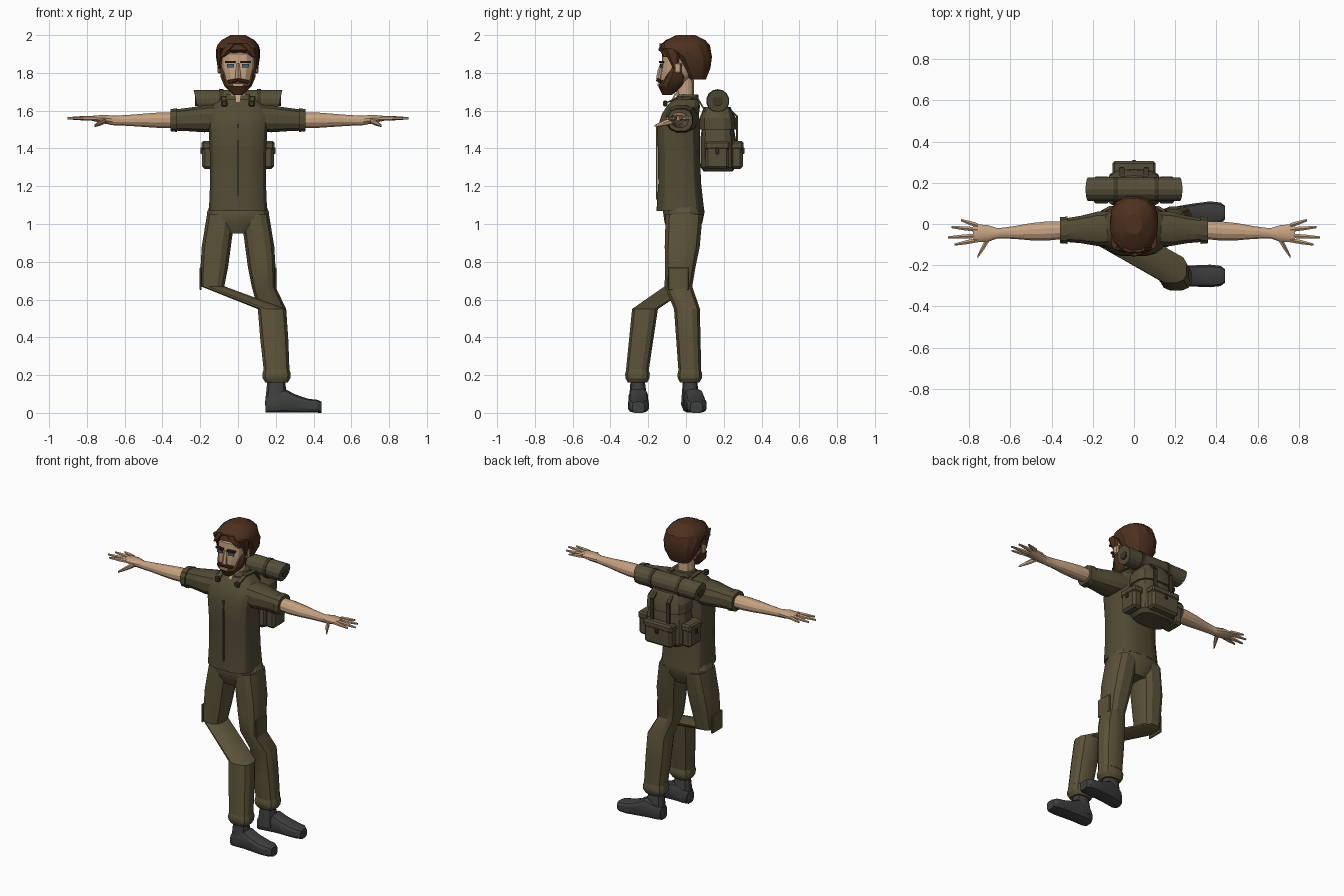
import bpy, bmesh, math
from mathutils import Vector, Euler

if "Cube" in bpy.data.objects:
    bpy.data.objects.remove(bpy.data.objects["Cube"], do_unlink=True)

made = []
SIDES = (("left", 1), ("right", -1))


def material(name, red, green, blue):
    colour = (red, green, blue, 1)
    mat = bpy.data.materials.new(name)
    mat.use_nodes = True
    mat.diffuse_color = colour
    shader = mat.node_tree.nodes["Principled BSDF"]
    shader.inputs["Base Color"].default_value = colour
    return mat


SHIRT = material("olive shirt", .085, .07, .035)
PANTS = material("olive trousers", .105, .085, .04)
CANVAS = material("olive canvas", .09, .075, .04)
TRIM = material("dark canvas trim", .05, .04, .02)
SKIN = material("skin", .56, .36, .22)
HAIR = material("brown hair", .075, .03, .013)
BOOT = material("dark grey leather", .05, .05, .05)
BROW = material("dark brow", .03, .013, .01)
EYE = material("blue grey eye", .08, .11, .16)


def finish(name, bm, mat):
    bmesh.ops.recalc_face_normals(bm, faces=bm.faces[:])
    mesh = bpy.data.meshes.new(name)
    bm.to_mesh(mesh)
    bm.free()
    mesh.materials.append(mat)
    part = bpy.data.objects.new(name, mesh)
    bpy.context.collection.objects.link(part)
    made.append(part)
    return part


def rings(start, end, widths, depths=None):
    """Evenly spaced cross-sections between two centres."""
    start, end = Vector(start), Vector(end)
    depths = depths or widths
    last = len(widths) - 1
    return [(start.lerp(end, i / last), widths[i], depths[i]) for i in range(last + 1)]


def rounded(angle, power):
    """Point on a squared-off circle."""
    def bend(value):
        return math.copysign(abs(value) ** (2 / power), value)
    return bend(math.cos(angle)), bend(math.sin(angle))


def loft(name, sections, mat, axis="z", sides=12, power=2.5, groove=0):
    """Skin the cross-sections, which lie across the given axis."""
    bm = bmesh.new()
    loops = []
    for centre, width, depth in sections:
        loop = []
        for i in range(sides):
            u, v = rounded(math.tau * (i + .5) / sides, power)
            shrink = 1 - groove * (i % 2)
            u, v = u * width * shrink, v * depth * shrink
            offset = Vector((u, v, 0) if axis == "z" else (0, u, v))
            loop.append(bm.verts.new(Vector(centre) + offset))
        loops.append(loop)
    for low, high in zip(loops, loops[1:]):
        for i in range(sides):
            j = (i + 1) % sides
            bm.faces.new((low[i], low[j], high[j], high[i]))
    bm.faces.new(loops[0])
    bm.faces.new(loops[-1])
    return finish(name, bm, mat)


def box(name, centre, size, mat, bevel=0, turn=(0, 0, 0)):
    bm = bmesh.new()
    bmesh.ops.create_cube(bm, size=1)
    matrix = Euler(turn).to_matrix()
    for vert in bm.verts:
        vert.co = matrix @ (vert.co * Vector(size)) + Vector(centre)
    if bevel:
        bmesh.ops.bevel(bm, geom=bm.edges[:], offset=bevel, segments=1, affect="EDGES")
    return finish(name, bm, mat)


def strap(name, points, mat, width=.025):
    """Flat band following a path."""
    points = [Vector(point) for point in points]
    for start, end in zip(points, points[1:]):
        run = end - start
        turn = run.to_track_quat("Z", "Y").to_euler()
        size = (width, width / 3, run.length + width / 3)
        box(name, (start + end) / 2, size, mat, turn=turn)


def pocket(name, centre, width, depth, outward):
    """Pouch with an overlapping flap and a buckle on its outer face."""
    centre, outward = Vector(centre), Vector(outward)
    height = .14
    up = Vector((0, 0, height * .4))
    reach = abs(outward.x) * width / 2 + abs(outward.y) * depth / 2
    box(name, centre, (width, depth, height), CANVAS, .014)
    box(name + "_flap", centre + up, (width + .008, depth + .008, height / 3), CANVAS, .01)
    box(name + "_buckle", centre + up / 2 + outward * reach, (.02, .02, .035), TRIM, .004)


# Shirt
loft("shirt",
     rings((0, -.03, 1.07), (0, -.04, 1.5), (.156, .15, .15, .157), (.128, .115, .112, .115))
     + rings((0, -.03, 1.58), (0, 0, 1.66), (.17, .15, .09), (.1, .09, .07)),
     SHIRT, sides=16, power=3)
loft("collar", rings((0, 0, 1.63), (0, .01, 1.685), (.085, .065), (.075, .056)), SHIRT)
loft("open_neck", rings((0, -.09, 1.62), (0, -.055, 1.69), (.003, .026), (.006, .006)), SKIN, sides=4)
box("front_placket", (0, -.155, 1.33), (.012, .008, .4), SHIRT)

# Sleeves, arms and hands
for side, s in SIDES:
    shoulder = Vector((s * .1, -.02, 1.56))
    elbow = Vector((s * .34, -.03, 1.55))
    wrist = Vector((s * .66, -.045, 1.548))
    palm = Vector((s * .71, -.046, 1.555))
    knuckles = Vector((s * .78, -.045, 1.56))
    loft(side + "_sleeve", rings(shoulder, elbow, (.085, .085, .068, .058), (.075, .073, .064, .057)),
         SHIRT, "x")
    cuff = Vector((s * .018, 0, 0))
    loft(side + "_sleeve_cuff", rings(elbow - cuff, elbow + cuff, (.068, .065), (.065, .06)), SHIRT, "x")
    loft(side + "_arm",
         rings(elbow, wrist, (.044, .048, .043, .032, .025), (.042, .042, .036, .03, .026))
         + rings(palm, knuckles, (.042, .046), (.024, .012)), SKIN, "x", power=2.1)
    # Fingers fan out from the knuckles
    for spread, length in ((-.055, .09), (-.02, .122), (.03, .105), (.064, .06)):
        root = knuckles + Vector((-s * .02, spread * .6, 0))
        tip = knuckles + Vector((s * length, spread, 0))
        loft(side + "_finger", rings(root, tip, (.013, .011, .006)), SKIN, "x", 6, 2)
    tip = palm + Vector((s * .05, -.115, -.035))
    loft(side + "_thumb", rings(palm - cuff, tip, (.024, .022, .008), (.018, .016, .007)), SKIN, "x", 6, 2)

# Trousers and boots: the right shin sweeps across to the left in front
loft("trouser_seat", rings((0, -.01, 1.12), (0, -.015, .95), (.14, .168, .165, .075), (.1, .11, .1, .075)),
     PANTS, sides=14)
for (side, s), foot_y, toe_swing in zip(SIDES, (.025, -.252), (.03, 0)):
    hip = Vector((s * .09, -.01, 1.05))
    thigh = Vector((s * .115, -.02, .88))
    knee = Vector((s * .135, -.04, .67))
    shin = Vector((.18, foot_y + (.035 if s < 0 else -.02), .55))
    ankle = Vector((.204, foot_y - .005, .23))
    loft(side + "_trouser_leg",
         rings(hip, thigh, (.076, .079), (.1, .095))
         + rings(thigh.lerp(knee, .5), knee, (.075, .064), (.083, .075))
         + rings(shin, ankle, (.077, .076, .07), (.07, .066, .062)), PANTS, power=2.8)
    box(side + "_thigh_patch", knee + Vector((s * .063, 0, .04)), (.012, .11, .12), PANTS, .004)
    drop = Vector((0, 0, -.07))
    loft(side + "_trouser_cuff", rings(ankle, ankle + drop, (.07, .077, .075, .06), (.06, .067, .065, .052)),
         PANTS, power=2.8)
    heel = Vector((.2, foot_y, .04))
    loft(side + "_boot_shaft", rings(ankle + drop / 2, heel, (.047, .06), (.036, .053)), BOOT)
    sole = ((.145, .038, .04), (.165, .05, .05), (.25, .053, .064), (.3, .053, .05),
            (.37, .056, .038), (.42, .05, .035), (.442, .033, .03))
    loft(side + "_boot",
         [((x, foot_y + toe_swing * min(1, (x - .14) * 5), high), wide, high) for x, wide, high in sole],
         BOOT, "x", power=3.2)

# Head
loft("neck", rings((0, 0, 1.62), (0, -.01, 1.8), (.05, .048, .052)), SKIN)
loft("head",
     rings((0, -.09, 1.7), (0, -.03, 1.83), (.035, .075, .09), (.035, .08, .1))
     + rings((0, -.02, 1.9), (0, 0, 1.97), (.094, .05), (.106, .06)), SKIN, sides=14)
loft("hair",
     rings((0, .06, 1.765), (0, .03, 1.885), (.07, .108, .117), (.045, .085, .108))
     + rings((0, -.008, 1.92), (0, 0, 2), (.118, .11, .088, .04), (.14, .133, .105, .05)),
     HAIR, sides=28, power=2.2, groove=.035)
loft("beard",
     rings((0, -.1, 1.682), (0, -.058, 1.775), (.026, .073, .093), (.024, .068, .067))
     + rings((0, -.05, 1.81), (0, -.04, 1.85), (.097, .1), (.05, .04)), HAIR, sides=14)
loft("nose", rings((0, -.133, 1.77), (0, -.125, 1.85), (.018, .014, .008), (.025, .022, .012)),
     SKIN, sides=6, power=2)
box("mouth", (0, -.147, 1.737), (.056, .009, .014), SKIN)
for side, s in SIDES:
    box(side + "_moustache", (s * .026, -.14, 1.758), (.056, .022, .017), HAIR, .004, (0, s * .2, s * .3))
    box(side + "_eyebrow", (s * .042, -.13, 1.857), (.054, .018, .011), BROW, turn=(0, 0, s * .15))
    box(side + "_eye", (s * .04, -.13, 1.837), (.038, .009, .018), EYE, turn=(0, 0, s * .15))
    box(side + "_ear", (s * .1, -.043, 1.825), (.018, .035, .055), SKIN, .006)
    # Locks swept over the temples and forehead
    loft(side + "_temple_lock", rings((s * .1, -.055, 1.82), (s * .093, -.075, 1.93), (.008, .014, .018),
                                      (.012, .03, .05)), HAIR, sides=6)
    loft(side + "_fringe_lock", rings((s * .085, -.11, 1.885), (s * .02, -.11, 1.955), (.014, .032, .035),
                                      (.012, .028, .03)), HAIR, sides=6)

# Backpack
loft("pack_body", rings((0, .17, 1.277), (0, .17, 1.3), (.115, .136), (.075, .093))
     + rings((0, .17, 1.45), (0, .165, 1.6), (.138, .105), (.094, .07)), CANVAS, sides=14, power=3)
loft("pack_lid", rings((0, .17, 1.5), (0, .165, 1.62), (.138, .136, .1), (.098, .096, .07)),
     CANVAS, sides=14, power=3)
pocket("back_pocket", (0, .268, 1.36), .2, .065, (0, 1, 0))
for side, s in SIDES:
    pocket(side + "_pocket", (s * .157, .165, 1.36), .065, .125, (s, 0, 0))
    strap(side + "_lid_strap", [(s * .055, .215, 1.625), (s * .06, .27, 1.57), (s * .06, .27, 1.44)], TRIM)
    button = Vector((s * .072, -.11, 1.638))
    strap(side + "_shoulder_strap",
          [(s * .08, .1, 1.6), (s * .08, .06, 1.668), (s * .077, -.04, 1.672), button], SHIRT)
    box(side + "_strap_button", button, (.034, .022, .034), TRIM, .007)

# Bedroll with slanted ends that are longer at the top
roll = Vector((0, .168, 1.652))
half = Vector((.222, 0, 0))
bedroll = loft("bedroll", rings(roll - half, roll + half, (.058, .058)), CANVAS, "x", 14, 2)
for vert in bedroll.data.vertices:
    vert.co.x *= 1 + vert.co.z - roll.z
for side, s in SIDES:
    end = roll + half * s
    loft(side + "_roll_core", rings(roll, end + half * s * .02, (.028, .028)), TRIM, "x", power=2)
    band = roll + half * s * .45
    loft(side + "_roll_band", rings(band, band + half * .1, (.062, .062)), TRIM, "x", 14, 2)

# Shading keeps the faceted edges
bpy.ops.object.select_all(action="DESELECT")
for part in made:
    part.select_set(True)
bpy.context.view_layer.objects.active = made[0]
bpy.ops.object.shade_smooth_by_angle(angle=math.radians(25))
